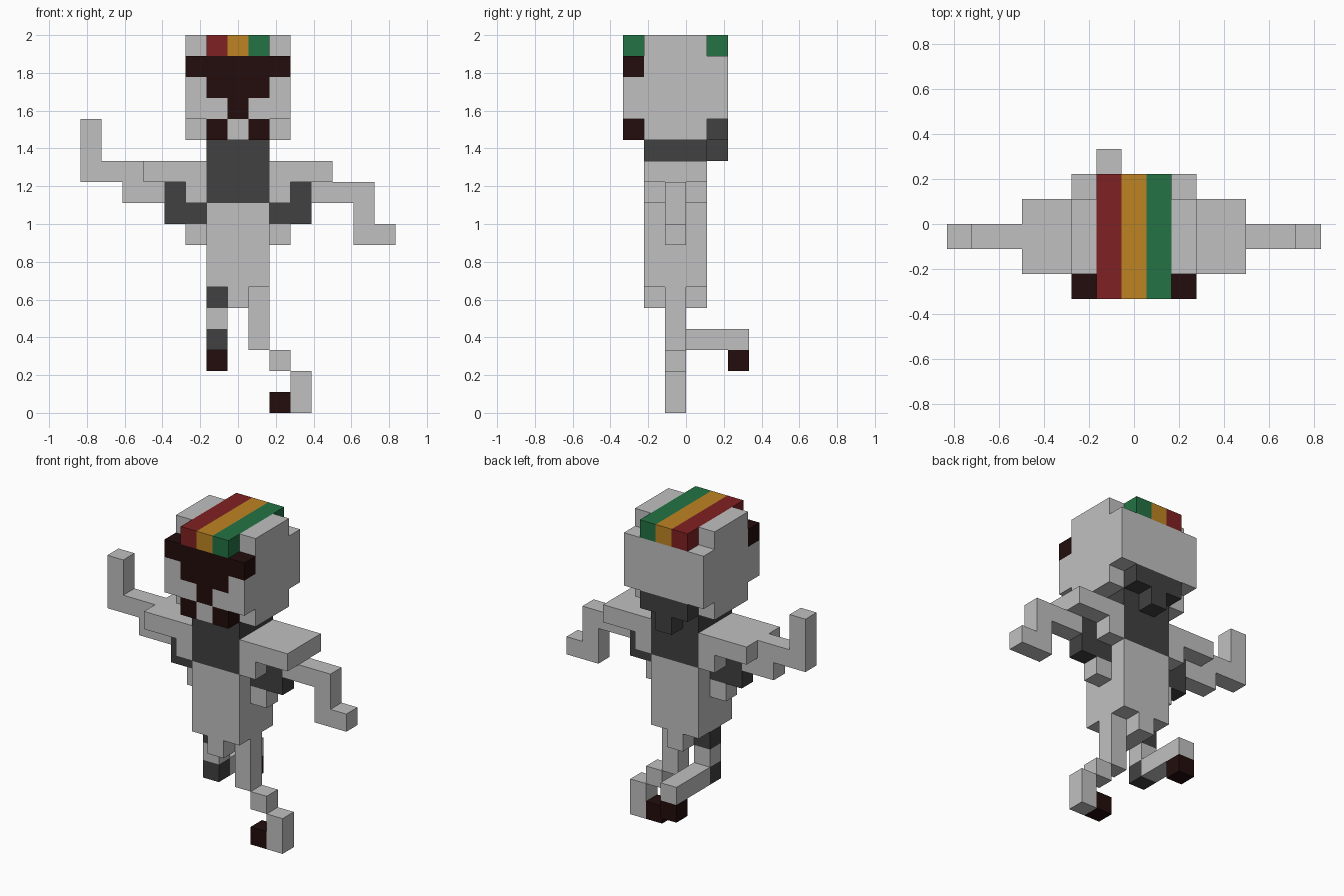
import bpy, bmesh
from mathutils import Matrix, Vector

cube = bpy.data.objects.get("Cube")
if cube:
    bpy.data.objects.remove(cube, do_unlink=True)

U = 2 / 18                      # edge of one cell; the figure is 15 x 6 x 18 cells
ORIGIN = Vector((7.5, 3, 0))    # cell coordinates of the world origin


def material(name, rgb):
    mat = bpy.data.materials.new(name)
    mat.use_nodes = True
    mat.diffuse_color = (*rgb, 1)
    mat.node_tree.nodes["Principled BSDF"].inputs["Base Color"].default_value = (*rgb, 1)
    return mat


GREY = material("light_grey", (0.527, 0.527, 0.527))
DARK = material("charcoal", (0.053, 0.053, 0.053))
BLACK = material("brown_black", (0.017, 0.004, 0.004))
RED = material("red", (0.216, 0.0152, 0.0165))
GOLD = material("gold", (0.51, 0.23, 0.0176))
GREEN = material("green", (0.0168, 0.171, 0.058))


def part(name, mat, *boxes):
    """One object made of boxes, each (x0, x1, y0, y1, z0, z1) in cells."""
    bm = bmesh.new()
    for x0, x1, y0, y1, z0, z1 in boxes:
        lo, hi = Vector((x0, y0, z0)), Vector((x1, y1, z1))
        centre = ((lo + hi) / 2 - ORIGIN) * U
        size = Matrix.Diagonal(((hi - lo) * U).to_4d())
        bmesh.ops.create_cube(bm, size=1, matrix=Matrix.Translation(centre) @ size)
    mesh = bpy.data.meshes.new(name)
    bm.to_mesh(mesh)
    bm.free()
    mesh.materials.append(mat)
    obj = bpy.data.objects.new(name, mesh)
    bpy.context.collection.objects.link(obj)


def pair(name, mat, *boxes):
    """The given left part and its mirror on the right."""
    part("left_" + name, mat, *boxes)
    part("right_" + name, mat, *[(15 - b[1], 15 - b[0], *b[2:]) for b in boxes])


# Head: skull, jaw, and side plates beside the headband
part("head", GREY, (5, 10, 1, 5, 14, 17), (5, 10, 1, 4, 13, 14))
pair("temple", GREY, (9, 10, 1, 4, 17, 18))
part("chin", GREY, (7, 8, 0, 1, 13, 14))
pair("cheek", GREY, (9, 10, 0, 1, 14, 16), (8, 9, 0, 1, 14, 15))

# Face markings
part("eye_band", BLACK, (5, 10, 0, 1, 16, 17))
part("muzzle", BLACK, (6, 9, 0, 1, 15, 16), (7, 8, 0, 1, 14, 15))
pair("mouth_corner", BLACK, (8, 9, 0, 1, 13, 14))

# Striped headband
for i, (label, mat) in enumerate((("red", RED), ("gold", GOLD), ("green", GREEN))):
    part("headband_" + label, mat, (6 + i, 7 + i, 0, 5, 17, 18))

# Nape, neck and chest
part("nape", DARK, (6, 9, 4, 5, 13, 14), (7, 8, 4, 5, 12, 13))
part("chest", DARK, (6, 9, 1, 4, 10, 13))

# Belly and crotch
part("belly", GREY, (6, 9, 1, 4, 6, 10))
part("crotch", GREY, (7, 8, 1, 4, 5, 6))

# Shoulders with armpits, and straps hanging at the sides
pair("shoulder", GREY, (9, 12, 1, 4, 11, 12), (9, 10, 1, 4, 10, 11))
pair("strap", DARK, (10, 11, 2, 3, 9, 11), (9, 10, 2, 3, 9, 10))
pair("strap_end", GREY, (9, 10, 2, 3, 8, 9))

# Lowered left arm and raised right arm
part("left_arm", GREY, (11, 14, 2, 3, 10, 11), (13, 14, 2, 3, 8, 10))
part("left_hand", GREY, (14, 15, 2, 3, 8, 9))
part("right_arm", GREY, (0, 3, 2, 3, 11, 12), (2, 4, 2, 3, 10, 11))
part("right_hand", GREY, (0, 1, 2, 3, 12, 14))

# Standing left leg
part("left_leg", GREY, (8, 9, 2, 3, 3, 6), (9, 10, 2, 3, 2, 3), (10, 11, 2, 3, 0, 2))
part("left_foot", BLACK, (9, 10, 2, 3, 0, 1))

# Right leg, bent back at the knee
part("right_hip", DARK, (6, 7, 2, 3, 5, 6))
part("right_thigh", GREY, (6, 7, 2, 3, 4, 5))
part("right_knee", DARK, (6, 7, 2, 3, 3, 4))
part("right_shin", GREY, (6, 7, 3, 6, 3, 4))
part("right_foot", BLACK, (6, 7, 5, 6, 2, 3))
